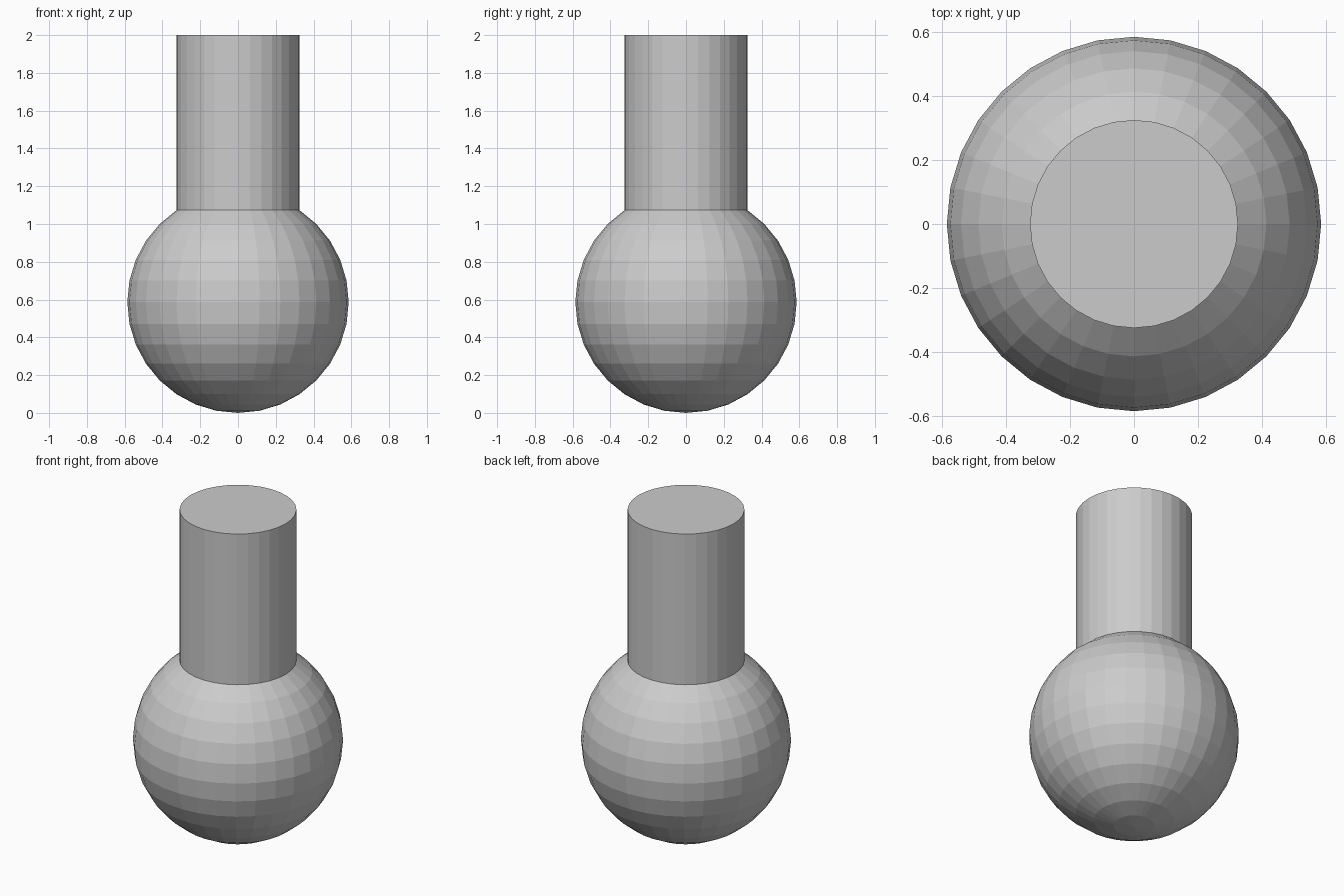
import bpy, bmesh
from mathutils import Matrix

if "Cube" in bpy.data.objects:
    bpy.data.objects.remove(bpy.data.objects["Cube"])

R = 0.586        # ball radius
HEIGHT = 2.0

# Round ball standing on the ground
bm = bmesh.new()
bmesh.ops.create_uvsphere(bm, u_segments=32, v_segments=16, radius=R,
                          matrix=Matrix.Translation((0, 0, R)))

# Open the top three rings of the ball
ring_z = R + R * 0.8315   # third ring below the pole (33.75 degrees)
cap = [v for v in bm.verts if v.co.z > ring_z + 0.01]
bmesh.ops.delete(bm, geom=cap, context='VERTS')

# Straight neck pulled up from the opening, closed with a flat top
rim = [e for e in bm.edges if e.is_boundary]
ext = bmesh.ops.extrude_edge_only(bm, edges=rim)["geom"]
for v in ext:
    if isinstance(v, bmesh.types.BMVert):
        v.co.z = HEIGHT
bmesh.ops.contextual_create(
    bm, geom=[e for e in ext if isinstance(e, bmesh.types.BMEdge) and e.is_boundary])
bmesh.ops.recalc_face_normals(bm, faces=bm.faces[:])

mesh = bpy.data.meshes.new("ball_with_neck")
bm.to_mesh(mesh)
bm.free()
bpy.context.collection.objects.link(bpy.data.objects.new("ball_with_neck", mesh))
